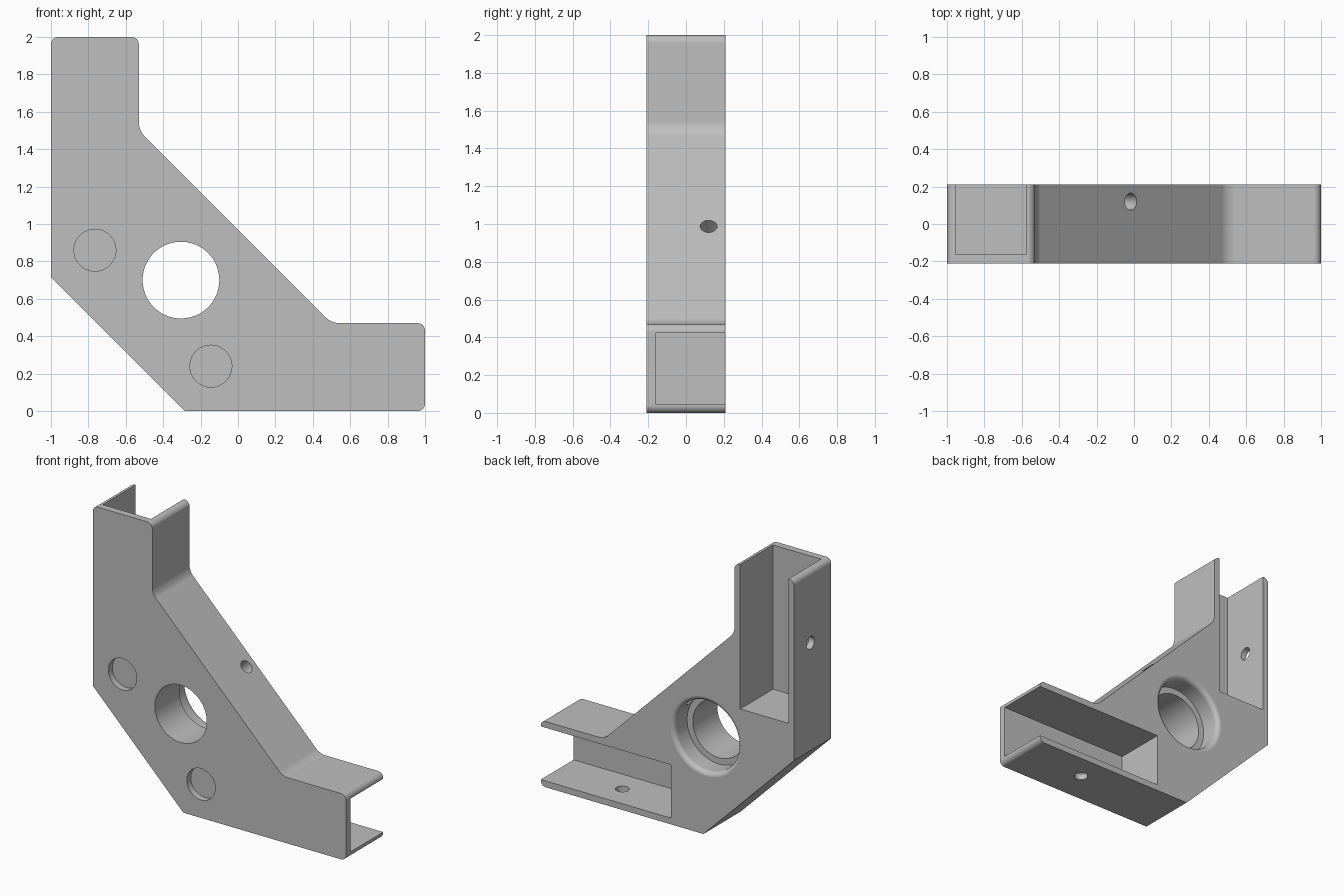
import bpy, bmesh, math
from mathutils import Matrix, Vector

default = bpy.data.objects.get("Cube")
if default:
    bpy.data.objects.remove(default, do_unlink=True)

HALF = 0.21      # half thickness
WALL = 0.045     # channel wall
FLOOR = -0.16    # channel floor

grey = bpy.data.materials.new("plain grey")
grey.use_nodes = True
colour = (0.52, 0.52, 0.52, 1)
grey.diffuse_color = colour
grey.node_tree.nodes["Principled BSDF"].inputs["Base Color"].default_value = colour


def make_object(name, bm):
    bmesh.ops.recalc_face_normals(bm, faces=bm.faces)
    mesh = bpy.data.meshes.new(name)
    bm.to_mesh(mesh)
    bm.free()
    mesh.materials.append(grey)
    obj = bpy.data.objects.new(name, mesh)
    bpy.context.collection.objects.link(obj)
    return obj


def box(name, low, high):
    bm = bmesh.new()
    low, high = Vector(low), Vector(high)
    bmesh.ops.create_cube(bm, size=1)
    bmesh.ops.scale(bm, vec=high - low, verts=bm.verts)
    bmesh.ops.translate(bm, vec=(low + high) / 2, verts=bm.verts)
    return make_object(name, bm)


def cylinder(name, start, end, radius, sides):
    bm = bmesh.new()
    start, end = Vector(start), Vector(end)
    axis = end - start
    place = Matrix.Translation((start + end) / 2) @ axis.to_track_quat('Z', 'Y').to_matrix().to_4x4()
    bmesh.ops.create_cone(bm, cap_ends=True, segments=sides, radius1=radius,
                          radius2=radius, depth=axis.length, matrix=place)
    return make_object(name, bm)


def lathe_y(name, profile, x, z, sides):
    """Closed solid turned about an axis along y; profile holds (radius, y)."""
    bm = bmesh.new()
    rings = []
    for r, y in profile:
        angles = [math.tau * i / sides for i in range(sides)]
        rings.append([bm.verts.new((x + r * math.cos(a), y, z + r * math.sin(a))) for a in angles])
    for a, b in zip(rings, rings[1:]):
        for i in range(sides):
            j = (i + 1) % sides
            bm.faces.new((a[i], a[j], b[j], b[i]))
    bm.faces.new(rings[0])
    bm.faces.new(rings[-1])
    return make_object(name, bm)


# Bracket plate: extruded outline with rounded corners
outline = [(-0.285, 0), (1, 0), (1, 0.47), (0.5, 0.47),
           (-0.53, 1.5), (-0.53, 2), (-1, 2), (-1, 0.715)]
bm = bmesh.new()
face = bm.faces.new([bm.verts.new((x, -HALF, z)) for x, z in outline])
extruded = bmesh.ops.extrude_face_region(bm, geom=[face])
bmesh.ops.translate(bm, vec=(0, 2 * HALF, 0),
                    verts=[g for g in extruded["geom"] if isinstance(g, bmesh.types.BMVert)])
rounded = [e for e in bm.edges
           if abs(e.verts[0].co.y - e.verts[1].co.y) > HALF
           and e.verts[0].co.x + e.verts[0].co.z > 0.5]
bmesh.ops.bevel(bm, geom=rounded, offset=0.04, offset_type='OFFSET', segments=6,
                profile=0.5, affect='EDGES')
bracket = make_object("corner_bracket", bm)

# Channels for the two arms, open at the back and at the end
cutters = [
    box("upright_channel", (-1 + WALL, FLOOR, 0.97), (-0.53 - WALL, 0.5, 2.3)),
    box("level_channel", (-0.03, FLOOR, WALL), (1.3, 0.5, 0.47 - WALL)),
]

# Main bore: narrow in front, wide behind, with a rounded rear lip
lip = 0.034
bore = [(0.205, -0.4), (0.205, 0.066), (0.25, 0.066)]
for i in range(7):
    a = math.pi / 2 * i / 6
    bore.append((0.25 + lip * (1 - math.cos(a)), HALF - lip + lip * math.sin(a)))
bore.append((0.25 + lip, 0.4))
cutters.append(lathe_y("main_bore", bore, -0.305, 0.7, 96))

# Shallow round pockets in the front
for x, z in ((-0.765, 0.86), (-0.145, 0.24)):
    cutters.append(cylinder("front_pocket", (x, -0.4, z), (x, -0.165, z), 0.112, 64))

# Screw holes: one through the sloped edge, one through each outer wall
cutters += [
    cylinder("slope_hole", (0.2, 0.12, 1.205), (-0.26, 0.12, 0.745), 0.045, 32),
    cylinder("upright_hole", (-1.1, 0.025, 1.485), (-0.8, 0.025, 1.485), 0.045, 32),
    cylinder("level_hole", (0.485, 0.025, -0.1), (0.485, 0.025, 0.2), 0.045, 32),
]

bpy.ops.object.select_all(action='DESELECT')
bracket.select_set(True)
bpy.context.view_layer.objects.active = bracket
for cutter in cutters:
    cutter.hide_render = True
    cut = bracket.modifiers.new(cutter.name, 'BOOLEAN')
    cut.operation = 'DIFFERENCE'
    cut.solver = 'EXACT'
    cut.object = cutter
    bpy.ops.object.modifier_apply(modifier=cut.name)
    bpy.data.objects.remove(cutter, do_unlink=True)

# Smooth rounds, flat faces
bpy.ops.object.shade_smooth_by_angle(angle=math.radians(30))
weighted = bracket.modifiers.new("flat_faces", 'WEIGHTED_NORMAL')
weighted.keep_sharp = True
